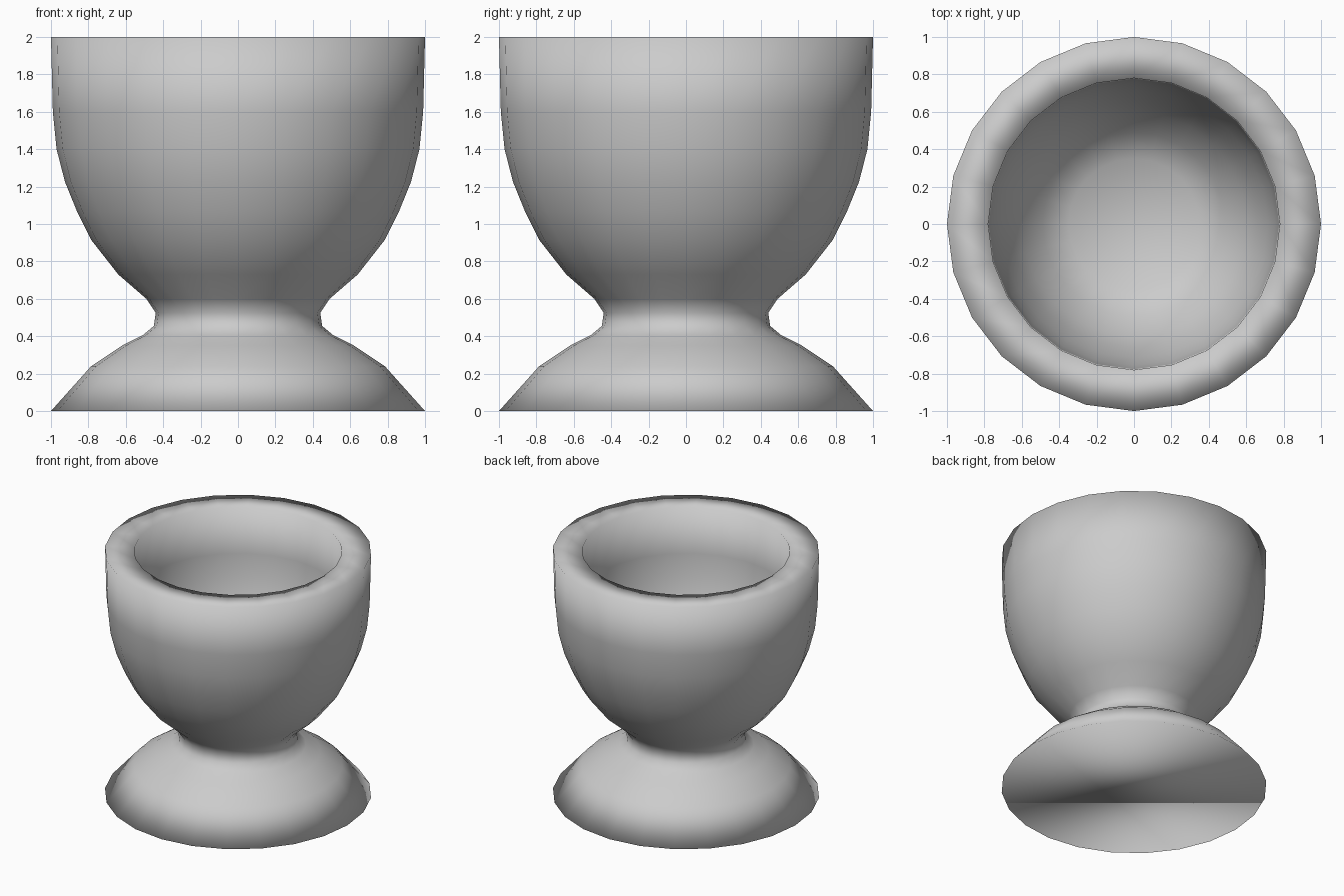
import bpy, bmesh
from math import cos, sin, tau

if "Cube" in bpy.data.objects:
    bpy.data.objects.remove(bpy.data.objects["Cube"])

SIDES = 24
# profile (radius, height): foot, neck, outer bowl, flat rim, inner bowl
profile = [
    (1.00, 0.00), (0.785, 0.24), (0.62, 0.35), (0.51, 0.405), (0.45, 0.455),
    (0.44, 0.525), (0.49, 0.60), (0.64, 0.73), (0.785, 0.915), (0.86, 1.065),
    (0.925, 1.225), (0.97, 1.40), (0.99, 1.60), (1.00, 2.00),
    (0.78, 2.00), (0.775, 1.62), (0.755, 1.43), (0.715, 1.27), (0.66, 1.12),
    (0.60, 1.00), (0.49, 0.86), (0.35, 0.75),
]

# lathe the profile into rings joined by quads
bm = bmesh.new()
rings = [[bm.verts.new((r * cos(tau * i / SIDES), r * sin(tau * i / SIDES), z))
          for i in range(SIDES)] for r, z in profile]
for a, b in zip(rings, rings[1:]):
    for i in range(SIDES):
        j = (i + 1) % SIDES
        bm.faces.new((a[i], a[j], b[j], b[i]))

# flat underside and flat bowl bottom
bm.faces.new(rings[0][::-1])
bm.faces.new(rings[-1])
bmesh.ops.recalc_face_normals(bm, faces=bm.faces)
for f in bm.faces:
    f.smooth = True

mesh = bpy.data.meshes.new("egg_cup")
bm.to_mesh(mesh)
bm.free()
cup = bpy.data.objects.new("egg_cup", mesh)
bpy.context.collection.objects.link(cup)
